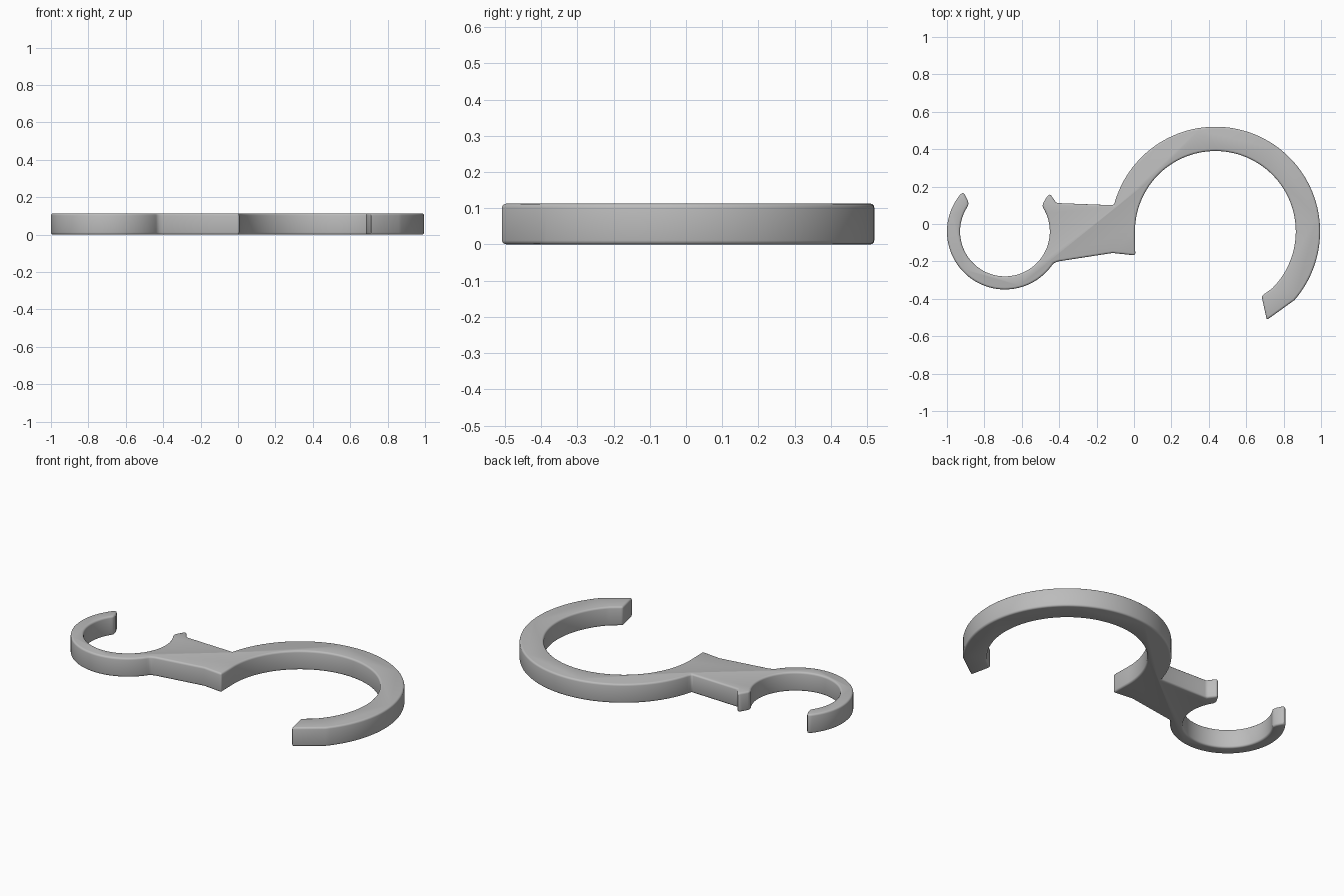
import bpy, bmesh
from math import cos, sin, radians

if "Cube" in bpy.data.objects:
    bpy.data.objects.remove(bpy.data.objects["Cube"])

HEIGHT = 0.113
BIG = (0.435, -0.04)
SMALL = (-0.69, -0.04)


def arc(centre, radius, start, end, steps):
    """Points along an arc, angles in degrees."""
    angles = [radians(start + (end - start) * i / steps) for i in range(steps + 1)]
    return [(centre[0] + radius * cos(a), centre[1] + radius * sin(a)) for a in angles]


# Pointed tip of the large hook, then its outer curve
outline = [(0.682, -0.385), (0.71, -0.513)]
outline += arc(BIG, 0.56, -41, 165.5, 72)
# Upper edge of the bar and the small nub
outline += [(-0.415, 0.112), (-0.448, 0.16), (-0.462, 0.152), (-0.49, 0.105)]
# Small hook: inner curve, rounded tip, outer curve
outline += arc(SMALL, 0.24, 32, -216, 56)
outline += [(-0.888, 0.125), (-0.908, 0.165), (-0.922, 0.165)]
outline += arc(SMALL, 0.31, 142, 327, 48)
# Lower edge of the bar and its corner
outline += [(-0.405, -0.2), (-0.115, -0.155), (0.007, -0.168)]
# Inner curve of the large hook
outline += arc(BIG, 0.43, 180, -45, 72)

# Extrude the outline into a flat body
bm = bmesh.new()
base = bm.faces.new([bm.verts.new((x, y, 0)) for x, y in outline])
top = bmesh.ops.extrude_face_region(bm, geom=[base])["geom"]
bmesh.ops.translate(bm, vec=(0, 0, HEIGHT),
                    verts=[v for v in top if isinstance(v, bmesh.types.BMVert)])
bmesh.ops.recalc_face_normals(bm, faces=bm.faces)
mesh = bpy.data.meshes.new("double_hook")
bm.to_mesh(mesh)
bm.free()
hook = bpy.data.objects.new("double_hook", mesh)
bpy.context.collection.objects.link(hook)

# Soft rounded rims
bevel = hook.modifiers.new("rounded_rim", "BEVEL")
bevel.width = 0.011
bevel.segments = 3
bevel.limit_method = "ANGLE"
bevel.angle_limit = radians(25)
bevel.use_clamp_overlap = False

# Grey plastic
grey = bpy.data.materials.new("grey_plastic")
grey.use_nodes = True
colour = (0.5, 0.5, 0.5, 1)
grey.diffuse_color = colour
grey.node_tree.nodes["Principled BSDF"].inputs["Base Color"].default_value = colour
mesh.materials.append(grey)

# Apply the bevel, then smooth the curved sides
bpy.ops.object.select_all(action="DESELECT")
hook.select_set(True)
bpy.context.view_layer.objects.active = hook
bpy.ops.object.modifier_apply(modifier=bevel.name)
bpy.ops.object.shade_smooth_by_angle(angle=radians(35))
